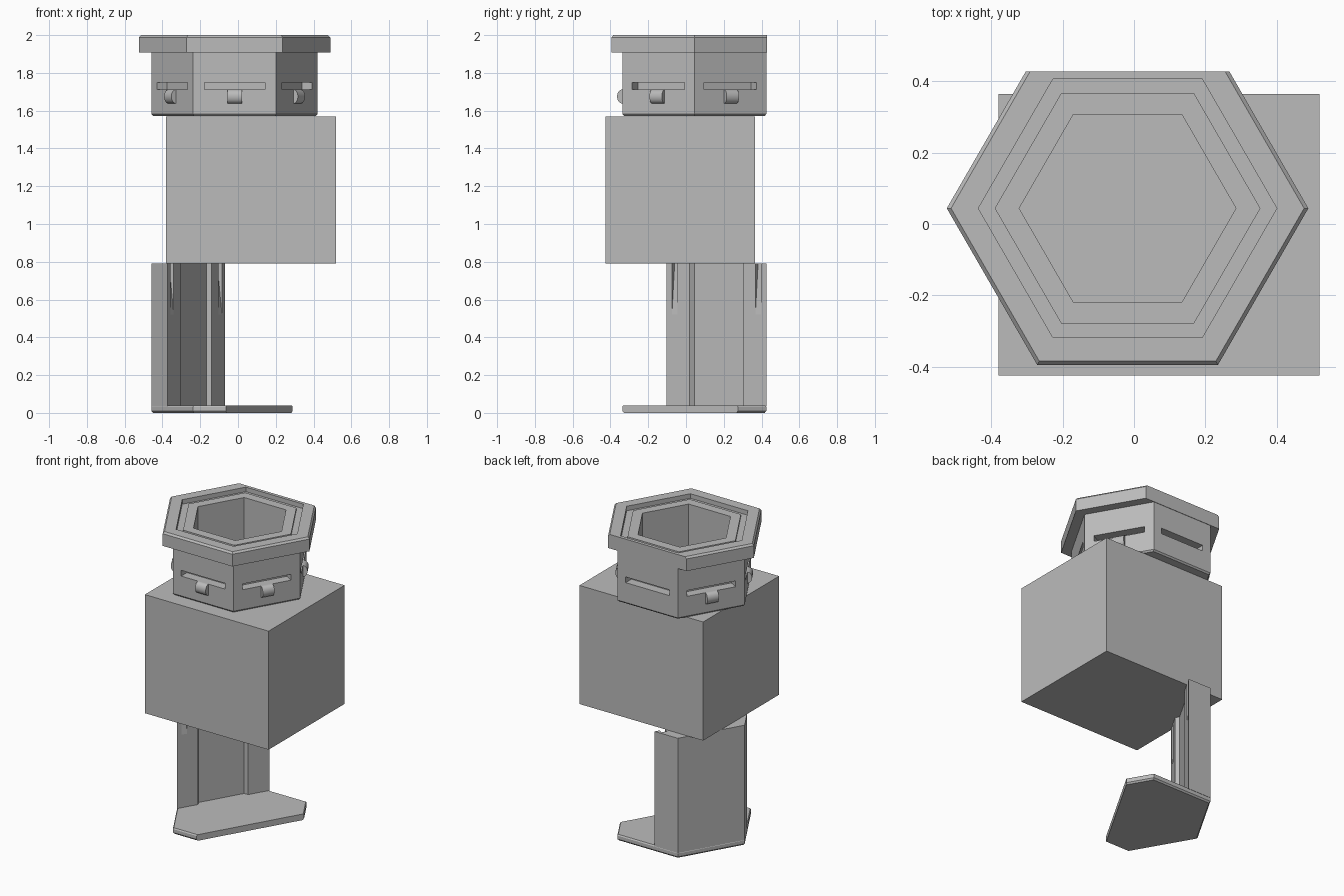
import bpy, bmesh, math
from mathutils import Vector, Matrix

if "Cube" in bpy.data.objects:
    bpy.data.objects.remove(bpy.data.objects["Cube"], do_unlink=True)

GREY = (0.5, 0.5, 0.5, 1)
mat = bpy.data.materials.new("plain grey")
mat.use_nodes = True
mat.diffuse_color = GREY
mat.node_tree.nodes["Principled BSDF"].inputs["Base Color"].default_value = GREY

CENTRE = Vector((-0.018, 0.044, 0))
APOTHEM = 0.381
CUT_NORMAL = Vector((math.sqrt(3) / 2, -0.5, 0))
CUT_ALONG = Vector((0.5, math.sqrt(3) / 2, 0))


def finish(name, bm):
    bmesh.ops.recalc_face_normals(bm, faces=bm.faces)
    mesh = bpy.data.meshes.new(name)
    bm.to_mesh(mesh)
    bm.free()
    mesh.materials.append(mat)
    obj = bpy.data.objects.new(name, mesh)
    bpy.context.collection.objects.link(obj)
    return obj


def hexagon(name, profile, hollow=True, cuts=()):
    """Sweep an (radius, height) profile round six sides, then slice by planes."""
    bm = bmesh.new()
    rings = [[bm.verts.new(CENTRE + Vector((r * math.cos(k * math.pi / 3),
                                            r * math.sin(k * math.pi / 3), z)))
              for k in range(6)] for r, z in profile]
    pairs = list(zip(rings, rings[1:]))
    if hollow:
        pairs.append((rings[-1], rings[0]))
    else:
        bm.faces.new(rings[0])
        bm.faces.new(rings[-1])
    for a, b in pairs:
        for k in range(6):
            n = (k + 1) % 6
            bm.faces.new((a[k], a[n], b[n], b[k]))
    bmesh.ops.recalc_face_normals(bm, faces=bm.faces)
    for point, normal in cuts:
        geom = bm.verts[:] + bm.edges[:] + bm.faces[:]
        cut = bmesh.ops.bisect_plane(bm, geom=geom, plane_co=point,
                                     plane_no=normal, clear_outer=True)
        edges = [e for e in cut["geom_cut"] if isinstance(e, bmesh.types.BMEdge)]
        bmesh.ops.edgeloop_fill(bm, edges=edges)
    return finish(name, bm)


def prism(bm, outline, start, span, matrix):
    """Extrude a closed outline of 3D points along span."""
    a = [bm.verts.new(matrix @ (Vector(p) + start)) for p in outline]
    b = [bm.verts.new(matrix @ (Vector(p) + start + span)) for p in outline]
    bm.faces.new(a)
    bm.faces.new(b)
    for i in range(len(a)):
        j = (i + 1) % len(a)
        bm.faces.new((a[i], a[j], b[j], b[i]))


def subtract(obj, cutter):
    cutter.hide_render = True
    mod = obj.modifiers.new("cut", "BOOLEAN")
    mod.operation = "DIFFERENCE"
    mod.solver = "EXACT"
    mod.object = cutter
    bpy.context.view_layer.update()
    evaluated = obj.evaluated_get(bpy.context.evaluated_depsgraph_get())
    mesh = bpy.data.meshes.new_from_object(evaluated)
    obj.modifiers.clear()
    obj.data = mesh
    bpy.data.objects.remove(cutter, do_unlink=True)


# Middle block
bm = bmesh.new()
bmesh.ops.create_cube(bm, size=1, matrix=Matrix.Translation((0.07, -0.03, 1.18))
                      @ Matrix.Diagonal((0.9, 0.79, 0.78, 1)))
finish("middle_block", bm)

# Six-sided collar and its stepped rim, flat at the back
collar = hexagon("collar", [(0.304, 1.572), (0.43, 1.572), (0.44, 1.582),
                            (0.44, 1.91), (0.304, 1.91)])
hexagon("rim", [(0.304, 1.908), (0.507, 1.908), (0.507, 1.988), (0.495, 2),
                (0.4185, 2), (0.4185, 1.97), (0.3725, 1.97), (0.3725, 1.985),
                (0.304, 1.985)], cuts=[((0, 0.428, 0), (0, 1, 0))])

# Slots on every collar face, rounded tabs on all but the back one
slots, tabs = bmesh.new(), bmesh.new()
arc = [(0.028 * math.sin(t), 1.675 - 0.037 * math.cos(t))
       for t in (math.pi * i / 10 for i in range(11))]
for k in range(6):
    angle = math.pi / 6 + k * math.pi / 3
    place = Matrix.Translation(CENTRE) @ Matrix.Rotation(angle, 4, "Z")
    inner, outer = APOTHEM - 0.06, APOTHEM + 0.02
    prism(slots, [(inner, 0, 1.712), (outer, 0, 1.712), (outer, 0, 1.75), (inner, 0, 1.75)],
          Vector((0, -0.16, 0)), Vector((0, 0.32, 0)), place)
    if k != 1:
        outline = [(APOTHEM - 0.01, 0, 1.638)] + \
            [(APOTHEM + d, 0, z) for d, z in arc] + [(APOTHEM - 0.01, 0, 1.712)]
        prism(tabs, outline, Vector((0, -0.038, 0)), Vector((0, 0.076, 0)), place)
subtract(collar, finish("slot_cutter", slots))
tab_obj = finish("collar_tabs", tabs)
bpy.ops.object.select_all(action="DESELECT")
tab_obj.select_set(True)
bpy.context.view_layer.objects.active = tab_obj
bpy.ops.object.shade_smooth_by_angle(angle=math.radians(35))

# Foot plate with one slanted edge
hexagon("foot_plate", [(0.43, 0), (0.44, 0.01), (0.44, 0.032), (0.434, 0.04)],
        hollow=False, cuts=[(CENTRE + CUT_NORMAL * 0.15, CUT_NORMAL)])

# Upright wall: one side of the hexagon with short returns
upright = hexagon("upright_wall", [(0.3, 0.035), (0.44, 0.035), (0.44, 0.79), (0.3, 0.79)],
                  cuts=[(CENTRE - CUT_NORMAL * 0.235, CUT_NORMAL)])

# Tapered notches in the returns
notches = bmesh.new()
for side in (-1, 1):
    base = CENTRE - CUT_NORMAL * 0.235 + CUT_ALONG * (side * 0.255 - 0.0175)
    outline = [base + CUT_NORMAL * d + Vector((0, 0, z))
               for d, z in ((0.01, 0.52), (0.01, 0.8), (-0.03, 0.8), (0, 0.52))]
    prism(notches, outline, Vector((0, 0, 0)), CUT_ALONG * 0.035, Matrix())
subtract(upright, finish("notch_cutter", notches))
